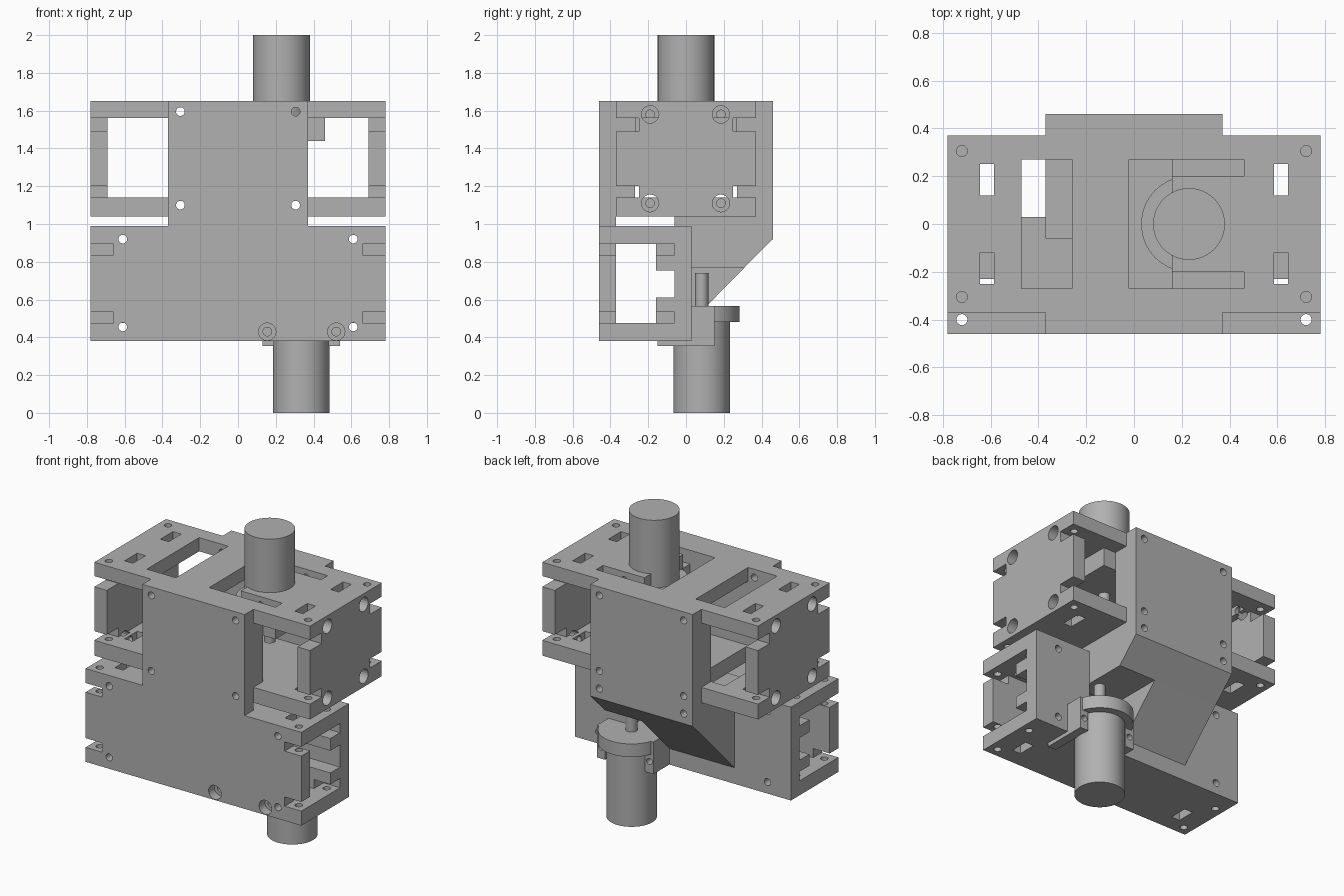
import bpy, bmesh, math
from mathutils import Matrix

cube = bpy.data.objects.get("Cube")
if cube:
    bpy.data.objects.remove(cube, do_unlink=True)

grey = bpy.data.materials.new("machine grey")
grey.use_nodes = True
grey.diffuse_color = (0.44, 0.44, 0.44, 1)
grey.node_tree.nodes["Principled BSDF"].inputs["Base Color"].default_value = grey.diffuse_color


def add_box(bm, x0, x1, y0, y1, z0, z1):
    m = Matrix.Translation(((x0 + x1) / 2, (y0 + y1) / 2, (z0 + z1) / 2))
    bmesh.ops.create_cube(bm, size=1, matrix=m @ Matrix.Diagonal((x1 - x0, y1 - y0, z1 - z0, 1)))


def add_rod(bm, axis, centre, r, length, sides=20):
    turn = {"x": Matrix.Rotation(math.pi / 2, 4, "Y"),
            "y": Matrix.Rotation(math.pi / 2, 4, "X"), "z": Matrix()}[axis]
    bmesh.ops.create_cone(bm, cap_ends=True, segments=sides, radius1=r, radius2=r,
                          depth=length, matrix=Matrix.Translation(centre) @ turn)


def finish(name, bm):
    bmesh.ops.recalc_face_normals(bm, faces=bm.faces)
    me = bpy.data.meshes.new(name)
    bm.to_mesh(me)
    bm.free()
    ob = bpy.data.objects.new(name, me)
    bpy.context.collection.objects.link(ob)
    me.materials.append(grey)
    return ob


def box(name, *b):
    bm = bmesh.new()
    add_box(bm, *b)
    return finish(name, bm)


def prism(name, profile, x0, x1):
    """Extrude a (y, z) profile along x."""
    bm = bmesh.new()
    face = bm.faces.new([bm.verts.new((x0, y, z)) for y, z in profile])
    ext = bmesh.ops.extrude_face_region(bm, geom=[face])["geom"]
    bmesh.ops.translate(bm, vec=(x1 - x0, 0, 0), verts=[v for v in ext if isinstance(v, bmesh.types.BMVert)])
    return finish(name, bm)


def rod(name, x, y, z0, z1, r):
    bm = bmesh.new()
    add_rod(bm, "z", (x, y, (z0 + z1) / 2), r, z1 - z0, 64)
    ob = finish(name, bm)
    bpy.ops.object.select_all(action="DESELECT")
    ob.select_set(True)
    bpy.context.view_layer.objects.active = ob
    bpy.ops.object.shade_smooth_by_angle(angle=math.radians(30))
    return ob


def carve(ob, boxes=(), rods=()):
    """Cut boxes and (axis, centre, radius, length) holes out of a part."""
    for maker, items in ((add_box, boxes), (add_rod, rods)):
        if not items:
            continue
        bm = bmesh.new()
        for item in items:
            maker(bm, *item)
        cutter = finish("cutter", bm)
        cutter.hide_render = True
        mod = ob.modifiers.new("cut", "BOOLEAN")
        mod.object, mod.operation, mod.solver, mod.use_self = cutter, "DIFFERENCE", "EXACT", True
        dg = bpy.context.evaluated_depsgraph_get()
        mesh = bpy.data.meshes.new_from_object(ob.evaluated_get(dg))
        ob.modifiers.clear()
        ob.data = mesh
        bpy.data.objects.remove(cutter, do_unlink=True)


W, C, H = 0.78, 0.37, 0.023     # half width, half core width, screw hole radius
SIDES = (-1, 1)

# Screw hole patterns
core_holes = [("y", (s * 0.305, 0, z), H, 2) for s in SIDES for z in (1.1, 1.595)]
low_holes = [("y", (s * 0.61, 0, z), H, 2) for s in SIDES for z in (0.455, 0.92)]
upright = [("z", (s * 0.72, y, 1.35), H, 0.7) for s in SIDES for y in (-0.305, 0.305)]
low_upright = [("z", (s * 0.72, y, 0.7), H, 0.9) for s in SIDES for y in (-0.4, -0.11)]
side_bolts = [("x", (s * 0.74, y, z), r, d) for s in SIDES for y in (-0.19, 0.185)
              for z in (1.11, 1.58) for r, d in ((H, 0.4), (0.046, 0.14))]
motor_bolts = [("y", (x, -0.45, 0.43), r, d) for x in (0.155, 0.52) for r, d in ((H, 0.5), (0.046, 0.1))]

# Upper frame: two plates with slots and an access window
slots = [(min(s * 0.585, s * 0.645), max(s * 0.585, s * 0.645), min(t * 0.12, t * 0.25), max(t * 0.12, t * 0.25),
          1, 1.7) for s in SIDES for t in SIDES]
window = (-0.47, -0.26, -0.27, 0.27, 1, 1.7)
top = box("upper_top_plate", -W, W, -C, C, 1.56, 1.65)
carve(top, slots + [window, (-0.02, 0.16, -0.27, 0.27, 1.5, 1.7)], core_holes + upright)
carve(top, [(0.15, 0.46, -0.27, -0.2, 1.5, 1.7), (0.15, 0.46, 0.2, 0.27, 1.5, 1.7)], side_bolts)
bottom = box("upper_bottom_plate", -W, W, -C, C, 1.04, 1.14)
carve(bottom, slots + [window], core_holes + upright)
carve(bottom, (), side_bolts)

# Upper end plates with four corner notches
for s, label in ((-1, "right"), (1, "left")):
    end = box(label + "_end_plate", min(s * 0.69, s * W), max(s * 0.69, s * W), -C, C, 1.14, 1.56)
    notches = [(-1, 1, min(t * 0.25, t * 0.5), max(t * 0.25, t * 0.5), z, z + 0.08)
               for t in SIDES for z in (1.12, 1.49)]
    carve(end, notches, side_bolts)

# Inner core walls
for t, label in ((-1, "front"), (1, "back")):
    box(label + "_core_wall", -C, C, min(t * 0.27, t * C), max(t * 0.27, t * C), 1.14, 1.56)

# T-shaped front panel
tower = box("front_panel_tower", -C, C, -0.46, -C, 0.99, 1.65)
carve(tower, (), core_holes)
front = box("front_panel", -W, W, -0.46, -C, 0.38, 0.99)
end_notches = [(min(s * 0.66, s), max(s * 0.66, s), -0.6, -0.058, z, z + 0.06)
               for s in SIDES for z in (0.475, 0.835)]
carve(front, end_notches, low_holes + low_upright)
carve(front, (), motor_bolts)

# Lower frame: plates, slotted back strips and back panel
low_slots = [(min(s * 0.585, s * 0.645), max(s * 0.585, s * 0.645), -0.35, -0.23, 0.3, 1.02) for s in SIDES]
for label, z0, z1 in (("bottom", 0.38, 0.475), ("top", 0.895, 0.99)):
    plate = box("lower_%s_plate" % label, -W, W, -C, -0.06, z0, z1)
    carve(plate, low_slots, low_holes + low_upright)
for s, label in ((-1, "right"), (1, "left")):
    for z0, z1, level in ((0.475, 0.61, "low"), (0.755, 0.895, "high")):
        strip = box("%s_%s_rear_strip" % (label, level), min(s * C, s * W), max(s * C, s * W), -0.16, -0.06, z0, z1)
        carve(strip, end_notches)
back = box("lower_back_panel", -W, W, -0.06, 0.03, 0.38, 0.99)
carve(back, [(0.1, C, -0.1, 0.1, 0.3, 0.77)], low_holes)

# Rear plate and sloped support block
rear = box("rear_plate", -C, C, C, 0.46, 1.04, 1.65)
carve(rear, (), core_holes)
block = prism("support_block", [(-0.06, 1.04), (-0.06, 0.77), (0.31, 0.77), (0.46, 0.92), (0.46, 1.04)], -C, C)
carve(block, (), [("y", (s * 0.305, 0.44, 0.985), H, 0.2) for s in SIDES])
prism("sloped_support", [(0.03, 0.77), (0.03, 0.485), (0.31, 0.77)], -C, 0.1)

# Upper motor, its shaft and mount
rod("upper_motor", 0.23, 0, 1.5, 2.0, 0.15)
rod("upper_shaft", 0.23, 0, 1.265, 1.5, 0.035)
rod("upper_mount_flange", 0.23, 0, 1.44, 1.558, 0.2)
for t, label in ((-1, "front"), (1, "back")):
    box("upper_mount_%s_ear" % label, 0.16, 0.46, min(t * 0.2, t * 0.27), max(t * 0.2, t * 0.27), 1.44, 1.56)
box("upper_mount_bridge", 0.23, 0.46, -0.2, 0.2, 1.44, 1.56)

# Lower motor, its shaft and mount
MX, MY = 0.335, 0.083
rod("lower_motor", MX, MY, 0, 0.56, 0.15)
rod("lower_shaft", MX, MY, 0.56, 0.74, 0.035)
rod("lower_mount_flange", MX, MY, 0.48, 0.565, 0.2)
box("lower_mount_base", MX - 0.205, MX + 0.205, -0.15, MY, 0.48, 0.565)
for s, label in ((-1, "right"), (1, "left")):
    x0, x1 = sorted((MX + s * 0.145, MX + s * 0.205))
    ear = box("lower_mount_%s_ear" % label, x0, x1, -0.15, 0.15, 0.355, 0.565)
    carve(ear, (), [("y", (MX + s * 0.175, 0.15, 0.43), 0.02, 0.1)])
